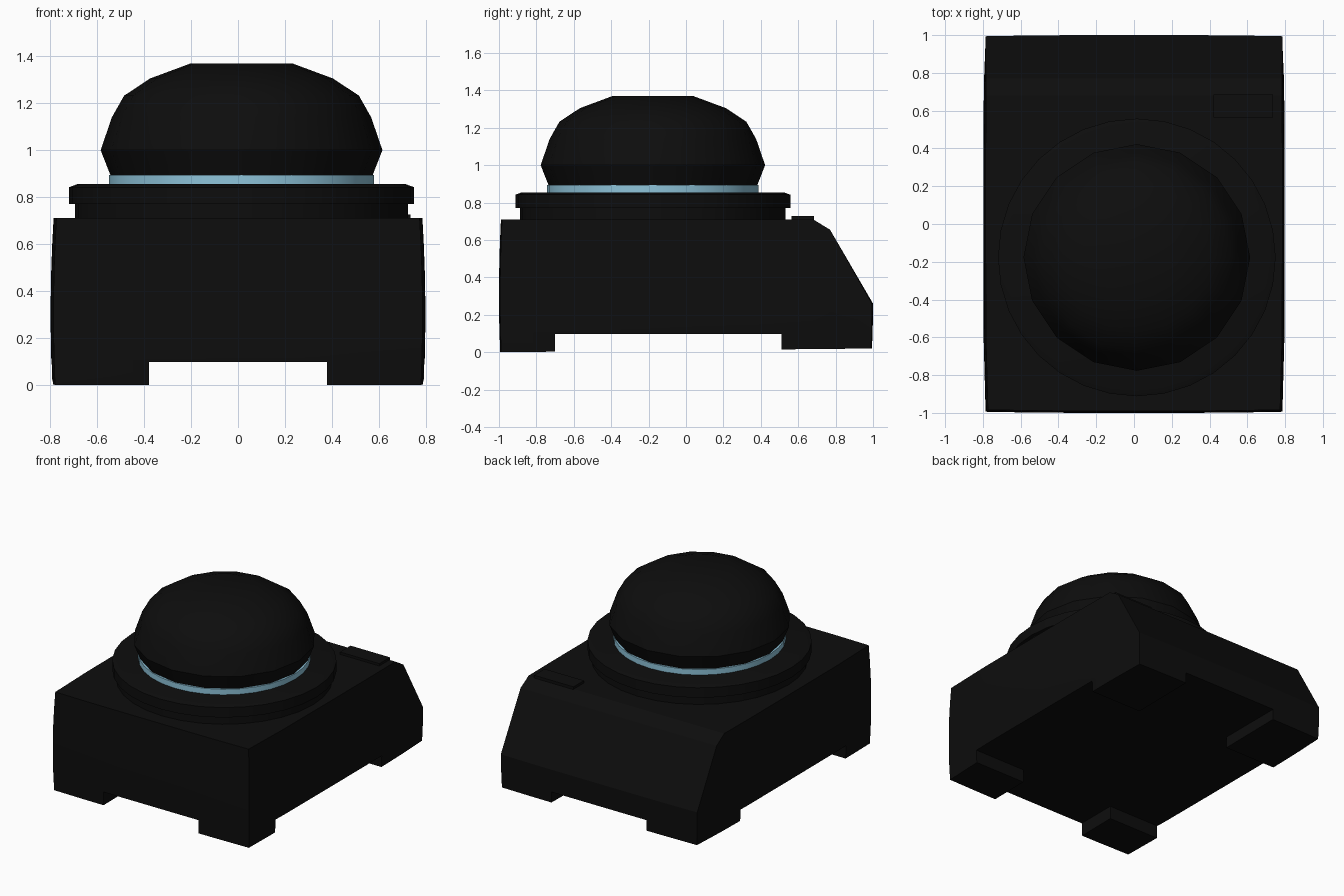
import bpy, bmesh, math

if "Cube" in bpy.data.objects:
    bpy.data.objects.remove(bpy.data.objects["Cube"])

CX, CY = 0.015, -0.177   # centre of the round turret


def material(name, rgb):
    m = bpy.data.materials.new(name)
    m.diffuse_color = (*rgb, 1)
    m.use_nodes = True
    m.node_tree.nodes["Principled BSDF"].inputs["Base Color"].default_value = m.diffuse_color
    return m


black = material("black_plastic", (0.004, 0.004, 0.004))
blue = material("light_blue", (0.27, 0.55, 0.70))


def add(name, bm, mat=None, smooth=None):
    bmesh.ops.recalc_face_normals(bm, faces=bm.faces)
    me = bpy.data.meshes.new(name)
    bm.to_mesh(me)
    bm.free()
    ob = bpy.data.objects.new(name, me)
    bpy.context.collection.objects.link(ob)
    if mat:
        me.materials.append(mat)
    if smooth:
        bpy.ops.object.select_all(action='DESELECT')
        bpy.context.view_layer.objects.active = ob
        ob.select_set(True)
        bpy.ops.object.shade_smooth_by_angle(angle=math.radians(smooth))
    return ob


def lathe(name, profile, n, mat):
    """Closed solid of revolution around the turret axis."""
    bm = bmesh.new()
    rings = [[bm.verts.new((CX + r * math.cos(2 * math.pi * i / n),
                            CY + r * math.sin(2 * math.pi * i / n), z))
              for i in range(n)] for r, z in profile]
    for a, b in zip(rings, rings[1:]):
        for i in range(n):
            j = (i + 1) % n
            bm.faces.new((a[i], a[j], b[j], b[i]))
    bm.faces.new(rings[0])
    bm.faces.new(rings[-1])
    return add(name, bm, mat, 35)


# Body: gridded cube shaped to the sloped, slightly barrelled side profile
ys = [-1, -0.6, 0, 0.4, 0.68, 0.77, 1]
tops = [0.71, 0.71, 0.71, 0.71, 0.71, 0.655, 0.26]
bm = bmesh.new()
bmesh.ops.create_cube(bm, size=2)
bmesh.ops.subdivide_edges(bm, edges=bm.edges[:], cuts=5, use_grid_fill=True)
for v in bm.verts:
    u, w = v.co.x, (v.co.z + 1) / 2
    k = round((v.co.y + 1) * 3)
    y, low = ys[k], 0.01 * (ys[k] + 1)
    z = low + w * (tops[k] - low)
    belly = ((z - 0.3) / 0.4) ** 2
    v.co.x = u * (0.798 - 0.012 * y ** 4 - 0.012 * belly)
    v.co.y = y * (1 - 0.006 * u ** 4 - 0.010 * belly) if abs(y) == 1 else y
    v.co.z = z
body = add("body", bm, black, 25)

# Cross-shaped clearance underneath leaves four corner feet
x, f, b, far = 0.38, -0.70, 0.51, 1.3
outline = [(-x, -far), (x, -far), (x, f), (far, f), (far, b), (x, b),
           (x, far), (-x, far), (-x, b), (-far, b), (-far, f), (-x, f)]
bm = bmesh.new()
face = bm.faces.new([bm.verts.new((px, py, -0.2)) for px, py in outline])
ext = bmesh.ops.extrude_face_region(bm, geom=[face])["geom"]
bmesh.ops.translate(bm, vec=(0, 0, 0.297),
                    verts=[g for g in ext if isinstance(g, bmesh.types.BMVert)])
cutter = add("underside_cutter", bm)
mod = body.modifiers.new("feet", 'BOOLEAN')
mod.operation, mod.solver, mod.object = 'DIFFERENCE', 'EXACT', cutter
bpy.context.view_layer.objects.active = body
bpy.ops.object.modifier_apply(modifier=mod.name)
bpy.data.objects.remove(cutter)

# Turret: neck, bevelled collar, lit band and faceted dome
lathe("neck", [(0.71, 0.68), (0.71, 0.775)], 32, black)
lathe("collar", [(0.735, 0.77), (0.735, 0.842), (0.70, 0.855)], 32, black)
lathe("light_band", [(0.565, 0.84), (0.565, 0.895)], 32, blue)
lathe("dome", [(0.553, 0.88), (0.60, 1.0), (0.552, 1.14), (0.50, 1.232),
               (0.39, 1.305), (0.215, 1.37)], 16, black)

# Small button plate at the back right of the deck
bm = bmesh.new()
bmesh.ops.create_cube(bm, size=1)
for v in bm.verts:
    v.co = (0.578 + v.co.x * 0.315, 0.625 + v.co.y * 0.12, 0.71 + v.co.z * 0.034)
add("button_plate", bm, black)
